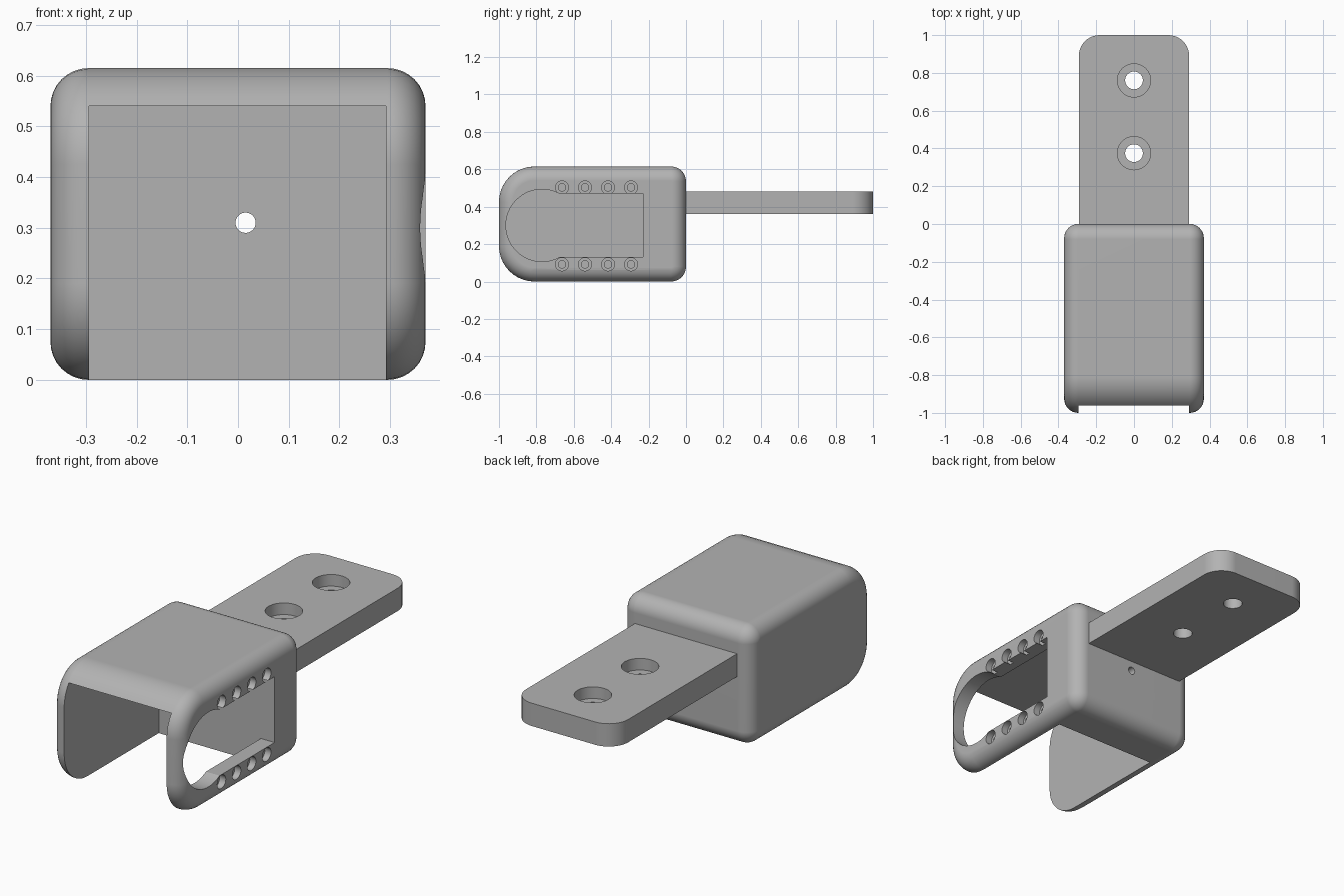
import bpy, bmesh, math
from mathutils import Matrix

if "Cube" in bpy.data.objects:
    bpy.data.objects.remove(bpy.data.objects["Cube"])

GREY = (0.45, 0.45, 0.45, 1)
grey = bpy.data.materials.new("matte grey")
grey.use_nodes = True
grey.diffuse_color = GREY
grey.node_tree.nodes["Principled BSDF"].inputs["Base Color"].default_value = GREY


def to_object(name, bm):
    bmesh.ops.recalc_face_normals(bm, faces=bm.faces)
    mesh = bpy.data.meshes.new(name)
    bm.to_mesh(mesh)
    bm.free()
    mesh.materials.append(grey)
    obj = bpy.data.objects.new(name, mesh)
    bpy.context.collection.objects.link(obj)
    return obj


def rounded_rect(u0, u1, v0, v1, r_low, r_high, steps=10):
    """Outline with one radius at the low-u corners and one at the high-u corners."""
    corners = [(u1, v1, -1, -1, r_high), (u0, v1, 1, -1, r_low),
               (u0, v0, 1, 1, r_low), (u1, v0, -1, 1, r_high)]
    points = []
    for i, (u, v, du, dv, r) in enumerate(corners):
        for s in range(steps + 1):
            a = math.pi / 2 * (i + s / steps)
            points.append((u + du * r + r * math.cos(a), v + dv * r + r * math.sin(a)))
    return points


def loft(name, loops):
    bm = bmesh.new()
    rings = [[bm.verts.new(p) for p in loop] for loop in loops]
    n = len(rings[0])
    for a, b in zip(rings, rings[1:]):
        for i in range(n):
            bm.faces.new((a[i], a[(i + 1) % n], b[(i + 1) % n], b[i]))
    bm.faces.new(rings[0])
    bm.faces.new(rings[-1])
    return to_object(name, bm)


def cut(target, cutter):
    cutter.hide_render = True
    mod = target.modifiers.new("cut", "BOOLEAN")
    mod.operation, mod.solver, mod.object = "DIFFERENCE", "EXACT", cutter
    bpy.context.view_layer.objects.active = target
    bpy.ops.object.modifier_apply(modifier=mod.name)
    bpy.data.objects.remove(cutter)


def cut_box(target, x0, x1, y0, y1, z0, z1):
    bm = bmesh.new()
    centre = Matrix.Translation(((x0 + x1) / 2, (y0 + y1) / 2, (z0 + z1) / 2))
    size = Matrix.Diagonal((x1 - x0, y1 - y0, z1 - z0, 1))
    bmesh.ops.create_cube(bm, size=1, matrix=centre @ size)
    cut(target, to_object("box_cutter", bm))


def cut_hole(target, centre, radius, length, axis, segments=32):
    turn = {"X": Matrix.Rotation(math.pi / 2, 4, "Y"),
            "Y": Matrix.Rotation(math.pi / 2, 4, "X"), "Z": Matrix()}[axis]
    bm = bmesh.new()
    bmesh.ops.create_cone(bm, cap_ends=True, segments=segments, radius1=radius, radius2=radius,
                          depth=length, matrix=Matrix.Translation(centre) @ turn)
    cut(target, to_object("hole_cutter", bm))


def finish(obj):
    bpy.ops.object.select_all(action="DESELECT")
    obj.select_set(True)
    bpy.context.view_layer.objects.active = obj
    bpy.ops.object.shade_smooth_by_angle(angle=math.radians(30))
    mod = obj.modifiers.new("flat faces stay flat", "WEIGHTED_NORMAL")
    mod.keep_sharp = True


# Rounded housing: side outline lofted across x, inset along a quarter arc at each flank
HALF, FILLET, TOP = 0.37, 0.075, 0.615
loops = []
for side in (-1, 1):
    for s in range(9):
        a = math.pi / 2 * (s / 8 if side == 1 else 1 - s / 8)
        d = FILLET * (1 - math.cos(a))
        x = side * (HALF - FILLET + FILLET * math.sin(a))
        outline = rounded_rect(-1 + d, -d, d, TOP - d, 0.19 - d, 0.08 - d)
        loops.append([(x, y, z) for y, z in outline])
housing = loft("housing", loops)

# Cavity, open at the front and below
cut_box(housing, -0.294, 0.292, -1.2, -0.227, -0.2, 0.54)

# Keyhole window in the left wall
cut_hole(housing, (0.35, -0.77, 0.3), 0.193, 0.3, "X", 64)
cut_box(housing, 0.2, 0.5, -0.77, -0.23, 0.13, 0.47)

# Stepped screw holes above and below the window
for z in (0.503, 0.092):
    for i in range(4):
        y = -0.663 + 0.123 * i
        cut_hole(housing, (0.35, y, z), 0.02, 0.2, "X")
        cut_hole(housing, (0.385, y, z), 0.035, 0.1, "X")

# Small hole through the back wall
cut_hole(housing, (0.015, -0.1, 0.31), 0.02, 0.5, "Y")
finish(housing)

# Mounting tongue with rounded far corners and two stepped holes
outline = rounded_rect(-0.05, 1, -0.292, 0.292, 0.001, 0.11)
tongue = loft("mounting_tongue", [[(x, y, z) for y, x in outline] for z in (0.362, 0.48)])
for y in (0.375, 0.76):
    cut_hole(tongue, (0, y, 0.42), 0.047, 0.4, "Z")
    cut_hole(tongue, (0, y, 0.52), 0.088, 0.2, "Z", 48)
finish(tongue)
